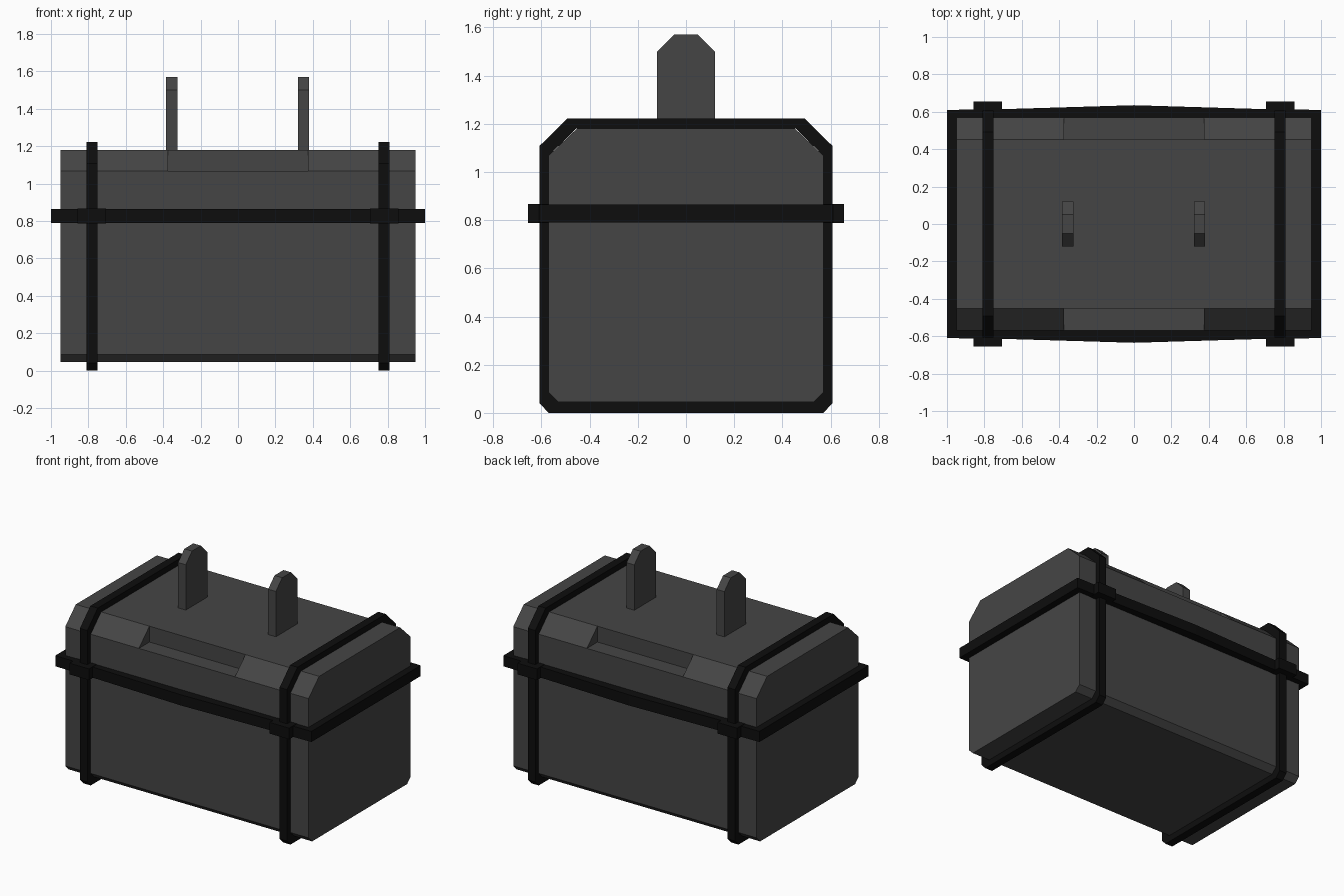
import bpy, bmesh

if "Cube" in bpy.data.objects:
    bpy.data.objects.remove(bpy.data.objects["Cube"])


def material(name, v):
    m = bpy.data.materials.new(name)
    m.diffuse_color = (v, v, v, 1)
    m.use_nodes = True
    m.node_tree.nodes["Principled BSDF"].inputs["Base Color"].default_value = m.diffuse_color
    return m


GREY = material("dark grey", 0.06)
BLACK = material("black", 0.004)


def finish(name, bm, mat):
    bmesh.ops.recalc_face_normals(bm, faces=bm.faces)
    me = bpy.data.meshes.new(name)
    bm.to_mesh(me)
    bm.free()
    me.materials.append(mat)
    ob = bpy.data.objects.new(name, me)
    bpy.context.collection.objects.link(ob)
    return ob


def side_point(p, x):
    return (x, p[0], p[1])


def flat_point(p, z):
    return (p[0], p[1], z)


def prism(name, prof, a, b, mat, place=side_point):
    """Extrude a closed profile from a to b."""
    bm = bmesh.new()
    lo, hi = ([bm.verts.new(place(p, t)) for p in prof] for t in (a, b))
    bm.faces.new(lo)
    bm.faces.new(hi)
    n = len(prof)
    for i in range(n):
        j = (i + 1) % n
        bm.faces.new((lo[i], lo[j], hi[j], hi[i]))
    return finish(name, bm, mat)


def ring(name, outer, inner, a, b, mat, place=side_point):
    """Extrude the frame between two matching profiles from a to b."""
    bm = bmesh.new()
    loops = [[bm.verts.new(place(p, t)) for p in prof]
             for prof, t in ((outer, a), (outer, b), (inner, b), (inner, a))]
    n = len(outer)
    for k in range(4):
        u, v = loops[k], loops[(k + 1) % 4]
        for i in range(n):
            j = (i + 1) % n
            bm.faces.new((u[i], u[j], v[j], v[i]))
    return finish(name, bm, mat)


def mirrored(half):
    """Half profile (first coordinate positive) mirrored to a closed loop."""
    return half + [(-x, y) for x, y in reversed(half)]


# Cross-sections seen from the side
body = mirrored([(0.53, 0.045), (0.57, 0.085), (0.57, 1.068), (0.455, 1.18)])
strap = mirrored([(0.57, 0.0), (0.608, 0.04), (0.608, 1.108), (0.492, 1.222)])
notched = mirrored([(0.53, 0.045), (0.57, 0.085), (0.57, 1.068),
                    (0.452, 1.068), (0.452, 1.18)])

# Chest body: two chamfered ends and a middle with stepped grip recesses,
# built as one mesh with no walls left inside
bm = bmesh.new()
full = mirrored([(0.53, 0.045), (0.57, 0.085), (0.57, 1.068), (0.452, 1.18)])
for prof, a, b, cap in ((full, -0.95, -0.375, -0.95), (notched, -0.375, 0.375, None),
                        (full, 0.375, 0.95, 0.95)):
    lo, hi = ([bm.verts.new(side_point(p, t)) for p in prof] for t in (a, b))
    for i in range(len(prof)):
        j = (i + 1) % len(prof)
        bm.faces.new((lo[i], lo[j], hi[j], hi[i]))
    if cap is not None:
        bm.faces.new(lo if cap < 0 else hi)
# small triangular walls at the recess ends
for x in (-0.375, 0.375):
    for s in (-1, 1):
        bm.faces.new([bm.verts.new((x, s * y, z)) for y, z in
                      ((0.57, 1.068), (0.452, 1.068), (0.452, 1.18))])
bmesh.ops.remove_doubles(bm, verts=bm.verts, dist=0.0005)
finish("chest_body", bm, GREY)

# Straps around the chest
for side, x in (("left", -0.78), ("right", 0.78)):
    ring(side + "_strap", strap, body, x - 0.029, x + 0.029, BLACK)

# Rim band with gently bowed front and back
band = [(1, -0.61), (1, 0.61), (0.7, 0.614), (0, 0.635), (-0.7, 0.614),
        (-1, 0.61), (-1, -0.61), (-0.7, -0.614), (0, -0.635), (0.7, -0.614)]
inner = [(max(-0.945, min(0.945, x)), max(-0.565, min(0.565, y))) for x, y in band]
ring("rim_band", band, inner, 0.79, 0.865, BLACK, flat_point)

# Clasp blocks where straps cross the band
for sx in (-1, 1):
    for sy in (-1, 1):
        block = [(sx * x, sy * y) for x, y in
                 ((0.705, 0.57), (0.858, 0.57), (0.858, 0.655), (0.705, 0.655))]
        prism("clasp_block", block, 0.788, 0.867, BLACK, flat_point)

# Upright lugs on the lid
lug = mirrored([(0.12, 1.175), (0.12, 1.5), (0.05, 1.57)])
for side, x in (("left", -0.354), ("right", 0.35)):
    prism(side + "_lug", lug, x - 0.03, x + 0.03, GREY)
